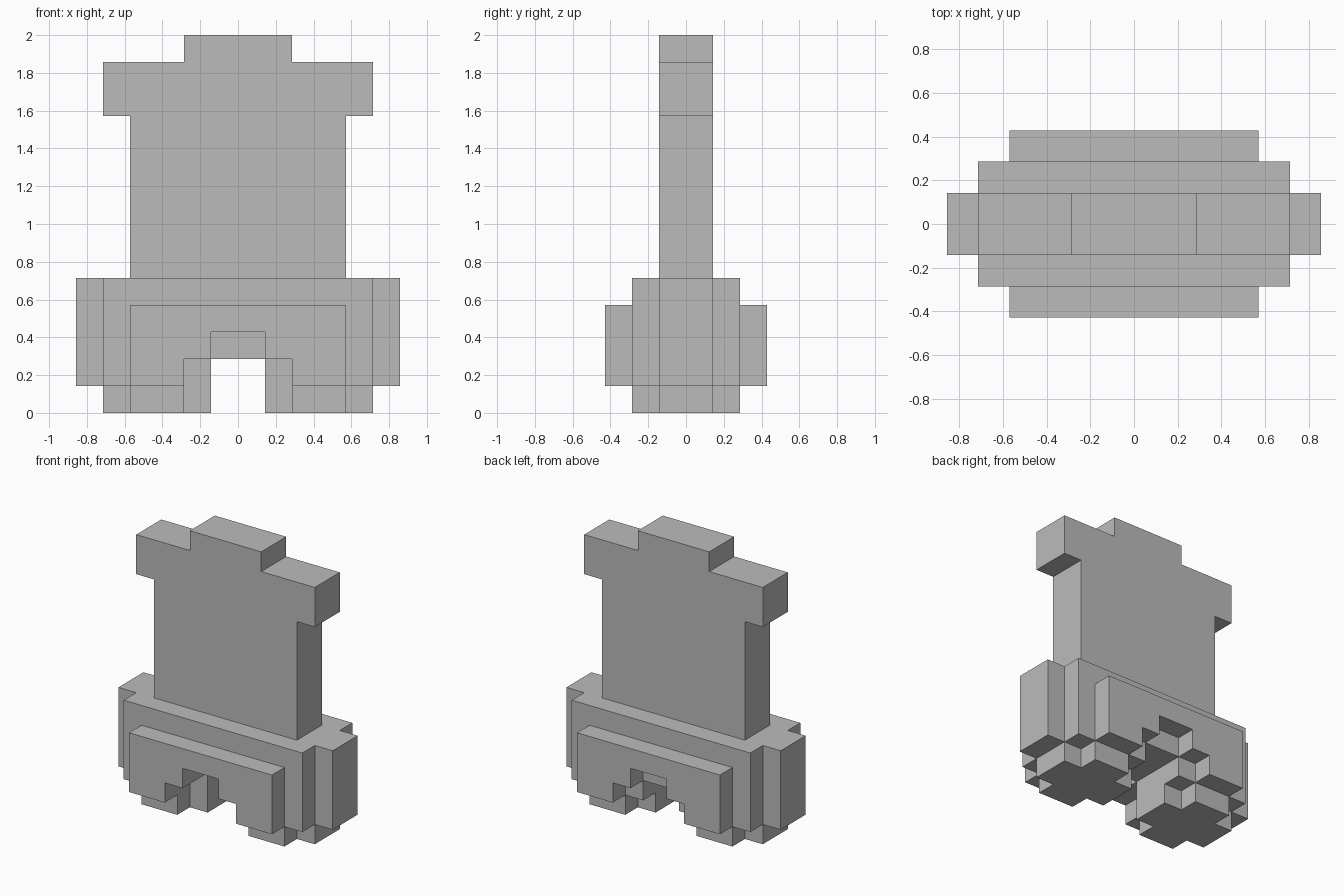
import bpy
import bmesh
from mathutils import Vector

cube = bpy.data.objects.get("Cube")
if cube:
    bpy.data.objects.remove(cube, do_unlink=True)

U = 1 / 7  # one block of the blocky style

grey = bpy.data.materials.new("plain grey")
grey.use_nodes = True
colour = (0.5, 0.5, 0.5, 1)
grey.diffuse_color = colour
grey.node_tree.nodes["Principled BSDF"].inputs["Base Color"].default_value = colour


def extrude_outline(name, points, axis, start, end):
    """Extrude a flat outline along y (points are x, z) or z (points are x, y)."""
    bm = bmesh.new()
    if axis == "y":
        verts = [bm.verts.new((x * U, start * U, z * U)) for x, z in points]
        step = Vector((0, (end - start) * U, 0))
    else:
        verts = [bm.verts.new((x * U, y * U, start * U)) for x, y in points]
        step = Vector((0, 0, (end - start) * U))
    face = bm.faces.new(verts)
    result = bmesh.ops.extrude_face_region(bm, geom=[face], use_keep_orig=True)
    moved = [g for g in result["geom"] if isinstance(g, bmesh.types.BMVert)]
    bmesh.ops.translate(bm, vec=step, verts=moved)
    bmesh.ops.recalc_face_normals(bm, faces=bm.faces)
    mesh = bpy.data.meshes.new(name)
    bm.to_mesh(mesh)
    bm.free()
    mesh.materials.append(grey)
    obj = bpy.data.objects.new(name, mesh)
    bpy.context.collection.objects.link(obj)
    return obj


def mirrored(half):
    """Complete a right-hand half outline across x = 0."""
    return half + [(-x, z) for x, z in reversed(half)]


# Arch outlines: wide stepped arch and plain tunnel
stepped_arch = [(1, 3), (1, 2), (2, 2), (2, 1)]
tunnel = [(1, 2), (1, 1)]


def slab(name, arch, half_width, top, start, end):
    half = arch + [(half_width, 1), (half_width, top)]
    extrude_outline(name, mirrored(half), "y", start, end)


# Base, layered from front to back
slab("front_plate", stepped_arch, 4, 4, -3, -2)
slab("front_body", stepped_arch, 5, 5, -2, -1)
slab("core_body", tunnel, 6, 5, -1, 1)
slab("back_body", tunnel, 5, 5, 1, 2)
slab("back_plate", stepped_arch, 4, 4, 2, 3)

# Feet with notched corners
foot = [(1, -1), (2, -1), (2, -2), (4, -2), (4, -1), (5, -1),
        (5, 1), (4, 1), (4, 2), (2, 2), (2, 1), (1, 1)]
for side, name in ((1, "left_foot"), (-1, "right_foot")):
    extrude_outline(name, [(side * x, y) for x, y in foot], "z", 0, 1)

# Tall upright panel with shoulders and a raised top
panel = [(4, 5), (4, 11), (5, 11), (5, 13), (2, 13), (2, 14)]
extrude_outline("upright_panel", mirrored(panel), "y", -1, 1)
